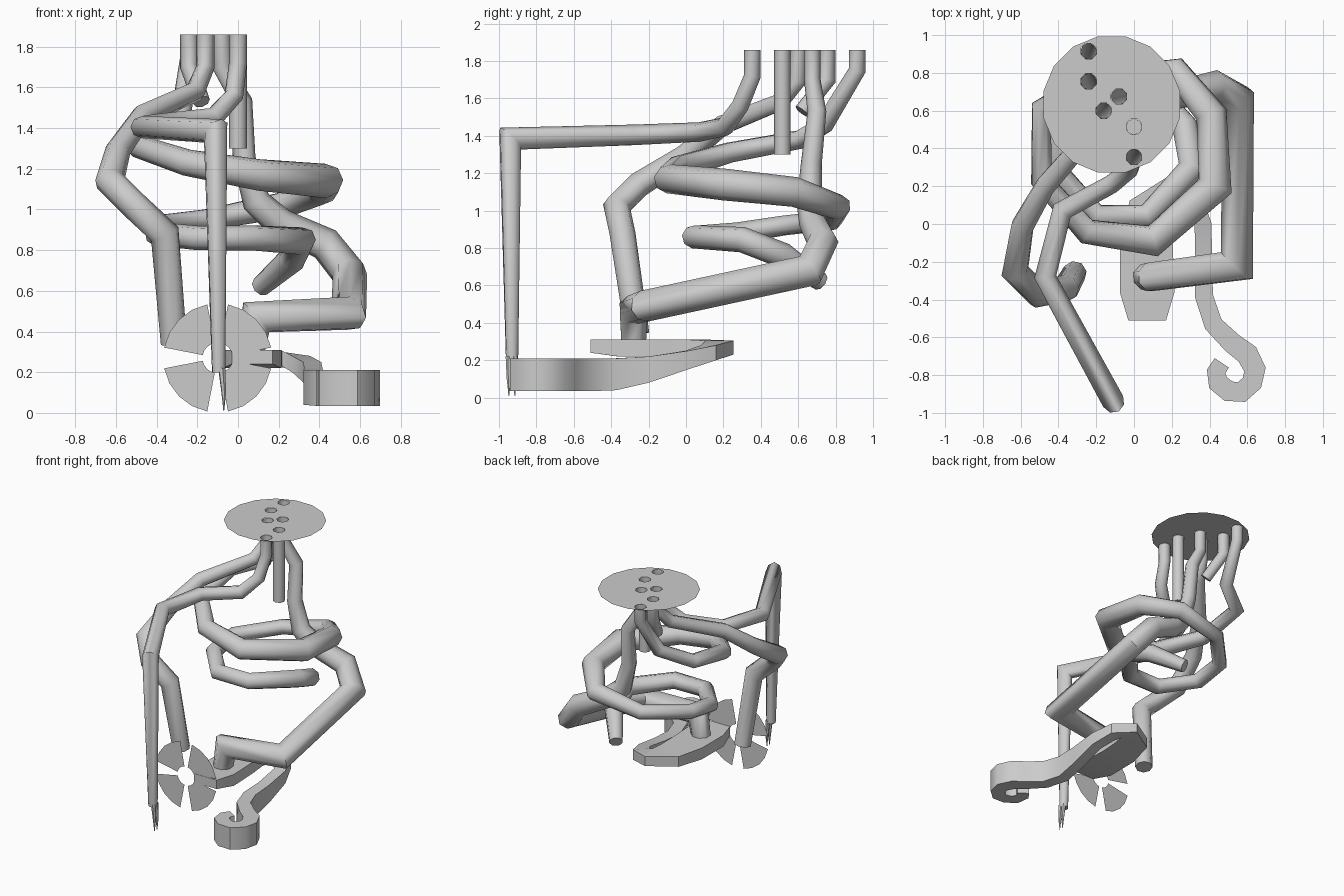
import bpy, bmesh, math
from mathutils import Vector

if "Cube" in bpy.data.objects:
    bpy.data.objects.remove(bpy.data.objects["Cube"])


def finish(name, bm, smooth=None):
    bmesh.ops.recalc_face_normals(bm, faces=bm.faces[:])
    me = bpy.data.meshes.new(name)
    bm.to_mesh(me)
    bm.free()
    ob = bpy.data.objects.new(name, me)
    bpy.context.collection.objects.link(ob)
    if smooth:
        bpy.ops.object.select_all(action='DESELECT')
        ob.select_set(True)
        bpy.context.view_layer.objects.active = ob
        bpy.ops.object.shade_smooth_by_angle(angle=math.radians(smooth))
    return ob


def bridge(bm, rings):
    for a, b in zip(rings, rings[1:]):
        n = len(a)
        for i in range(n):
            bm.faces.new((a[i], a[(i + 1) % n], b[(i + 1) % n], b[i]))


def tube(name, pts, sides=8):
    """Mitred tube through (x, y, z, radius) points, open top, capped end."""
    bm = bmesh.new()
    p = [Vector(q[:3]) for q in pts]
    d = [(b - a).normalized() for a, b in zip(p, p[1:])]
    u = d[0].orthogonal().normalized()
    prev, rings = d[0], []
    for i in range(len(p)):
        din, dout = d[max(i - 1, 0)], d[min(i, len(d) - 1)]
        u = prev.rotation_difference(din) @ u
        v = din.cross(u)
        prev = din
        n = (din + dout).normalized()
        ring = []
        for k in range(sides):
            a = 2 * math.pi * k / sides
            o = (u * math.cos(a) + v * math.sin(a)) * pts[i][3]
            o -= din * (o.dot(n) / max(din.dot(n), 0.5))  # slide on to the mitre plane
            ring.append(bm.verts.new(p[i] + o))
        rings.append(ring)
    bridge(bm, rings)
    bm.faces.new(rings[-1])
    return finish(name, bm, 55)


TOP = 1.86
holes = {'claw': (0, .355), 'stub': (0, .515), 'fan': (-.16, .60),
         'hook': (-.08, .675), 'short': (-.24, .755), 'coil': (-.24, .915)}
R = .044


def start(key, z):
    x, y = holes[key]
    return [(x, y, TOP, R), (x, y, z, R)]


# Top plate: flat disc with holes
cu = bpy.data.curves.new('top_plate', 'CURVE')
cu.dimensions = '2D'
cu.fill_mode = 'BOTH'
for x, y, r, n in [(-.118, .633, .368, 16)] + [(*h, R, 8) for h in holes.values()]:
    s = cu.splines.new('POLY')
    s.points.add(n - 1)
    s.use_cyclic_u = True
    for i, q in enumerate(s.points):
        a = 2 * math.pi * (i + .5) / n
        q.co = (x + r * math.cos(a), y + r * math.sin(a), 0, 1)
plate = bpy.data.objects.new('top_plate', cu)
plate.location.z = TOP
bpy.context.collection.objects.link(plate)

# Short stubs
tube('straight_stub', start('stub', 1.30))
tube('bent_stub', start('short', 1.70) + [(-.18, .62, 1.53, .043)])

# Arm with the claw
tube('claw_arm', start('claw', 1.72) + [
    (-.02, .29, 1.56, .046), (-.12, .21, 1.45, .05), (-.38, .07, 1.42, .052), (-.47, -.28, 1.405, .055),
    (-.11, -.94, 1.385, .06), (-.095, -.93, .2, .034)])
for i, y in enumerate((-.947, -.915)):
    tube('claw_prong_%d' % i, [(-.08, y, .22, .018), (-.07, y, .1, .012), (-.07, y, .01, .002)], 6)

# Arm above the fan
tube('fan_arm', start('fan', 1.70) + [
    (-.21, .50, 1.58, .048), (-.47, .20, 1.46, .055), (-.59, -.01, 1.29, .062),
    (-.63, -.25, 1.14, .07), (-.51, -.37, 1.02, .07), (-.36, -.34, .88, .07),
    (-.315, -.26, .34, .065)])

# Coiled arm
tube('coiled_arm', start('coil', 1.75) + [
    (-.28, .74, 1.46, .05), (-.49, .61, 1.38, .052), (-.49, .23, 1.31, .057),
    (-.25, -.04, 1.23, .066), (.10, -.09, 1.17, .078), (.43, .20, 1.14, .085),
    (.41, .58, 1.10, .08), (.22, .81, 1.02, .068), (-.15, .78, .95, .055),
    (-.40, .52, .92, .055), (-.40, .27, .88, .058), (-.20, .04, .86, .06),
    (.07, .04, .86, .062), (.31, .30, .845, .068), (.27, .52, .76, .068),
    (.11, .72, .62, .05)])

# Arm above the hook
tube('hook_arm', start('hook', 1.70) + [
    (.02, .70, 1.53, .05), (.03, .67, 1.25, .056), (.09, .66, 1.04, .068),
    (.21, .68, .93, .075), (.43, .73, .83, .082), (.55, .66, .68, .085),
    (.545, -.22, .49, .085), (.09, -.28, .47, .08), (.06, -.28, .28, .07)])

# Fan of four flat blades
bm = bmesh.new()
for q in range(4):
    rows = []
    for i in range(5):
        a = math.radians(90 * q + 11 + 68 * i / 4)
        rows.append([bm.verts.new((-.1 + r * math.cos(a), -.508, .27 + r * math.sin(a)))
                     for r in (.075, .268)])
    for a, b in zip(rows, rows[1:]):
        bm.faces.new((a[0], a[1], b[1], b[0]))
finish('fan_blades', bm)

# Curled hook: broad blade, narrow neck, spiral end (x, y, half width, top, bottom)
path = [(.07, -.51, .10, .31, .24), (.07, -.36, .145, .31, .22), (.065, -.1, .14, .31, .22),
        (.09, .07, .125, .31, .23), (.20, .18, .075, .305, .23), (.31, .12, .06, .28, .20),
        (.365, 0, .045, .25, .15), (.37, -.2, .045, .22, .08), (.37, -.38, .048, .21, .04),
        (.42, -.53, .05, .21, .035), (.52, -.63, .055, .21, .035), (.60, -.69, .06, .21, .035),
        (.64, -.77, .058, .21, .035), (.625, -.84, .055, .21, .035), (.57, -.89, .055, .21, .035),
        (.50, -.885, .055, .21, .035), (.445, -.84, .055, .21, .035), (.435, -.78, .05, .21, .035),
        (.465, -.735, .045, .21, .035)]
bm = bmesh.new()
rings = []
for i, (x, y, w, t, b) in enumerate(path):
    a, c = path[max(i - 1, 0)], path[min(i + 1, len(path) - 1)]
    n = Vector((-(c[1] - a[1]), c[0] - a[0])).normalized() * w
    rings.append([bm.verts.new((x + s * n.x, y + s * n.y, z))
                  for s, z in ((1, b), (1, t), (-1, t), (-1, b))])
bridge(bm, rings)
bm.faces.new(rings[0])
bm.faces.new(rings[-1])
finish('curled_hook', bm, 40)
